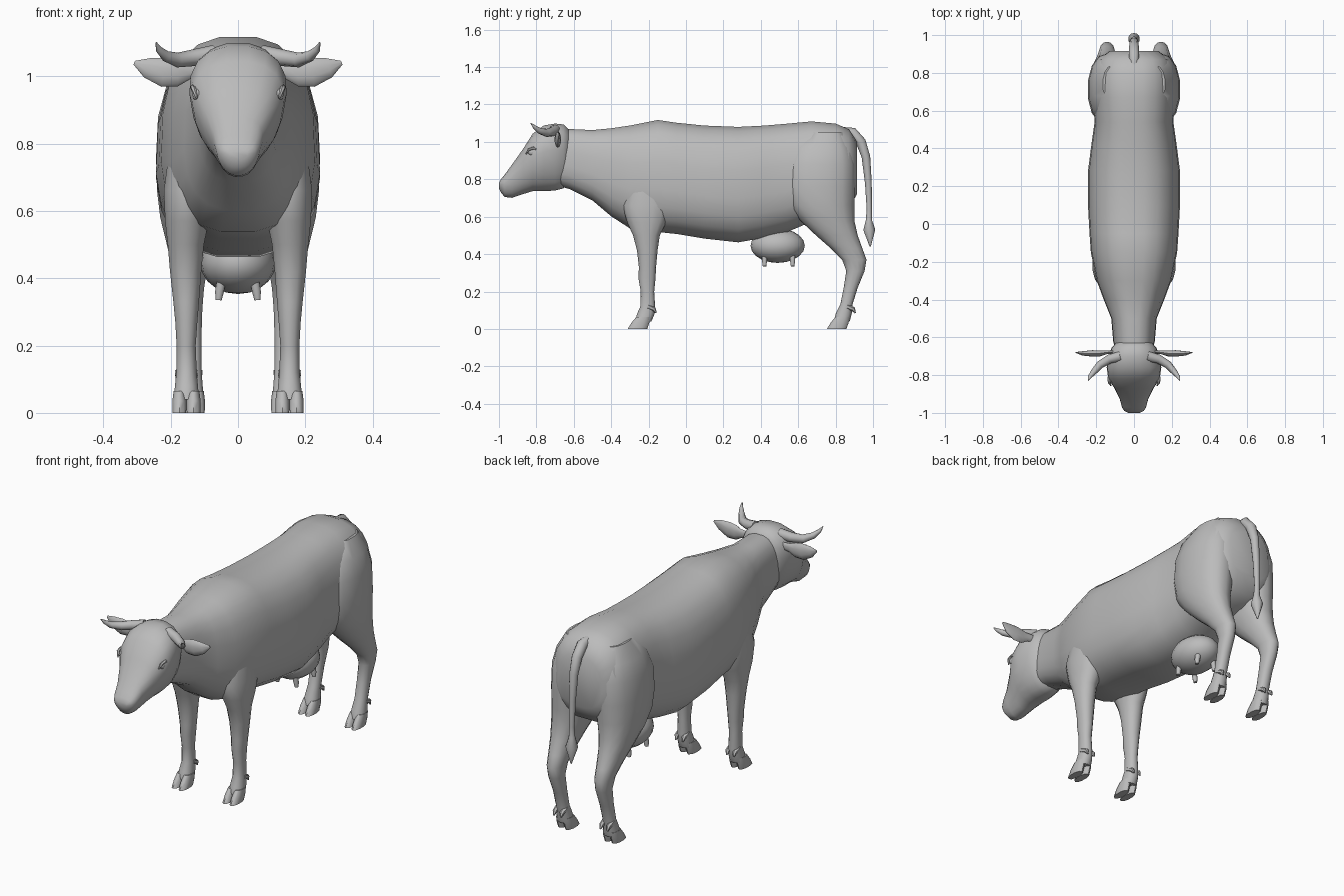
import bpy, bmesh, math
from mathutils import Vector

cube = bpy.data.objects.get("Cube")
if cube:
    bpy.data.objects.remove(cube)

hide = bpy.data.materials.new("plain_grey")
hide.use_nodes = True
GREY = (0.5, 0.5, 0.5, 1)
hide.diffuse_color = GREY
hide.node_tree.nodes["Principled BSDF"].inputs["Base Color"].default_value = GREY


def finish(name, bm, angle=50):
    bmesh.ops.recalc_face_normals(bm, faces=bm.faces)
    mesh = bpy.data.meshes.new(name)
    bm.to_mesh(mesh)
    bm.free()
    mesh.materials.append(hide)
    ob = bpy.data.objects.new(name, mesh)
    bpy.context.collection.objects.link(ob)
    bpy.ops.object.select_all(action="DESELECT")
    ob.select_set(True)
    bpy.context.view_layer.objects.active = ob
    bpy.ops.object.shade_smooth_by_angle(angle=math.radians(angle))
    return ob


def skin(name, rings, angle=50):
    """Join rings of points into a closed skin."""
    bm = bmesh.new()
    loops = [[bm.verts.new(p) for p in ring] for ring in rings]
    n = len(loops[0])
    for a, b in zip(loops, loops[1:]):
        for i in range(n):
            j = (i + 1) % n
            bm.faces.new((a[i], a[j], b[j], b[i]))
    bm.faces.new(loops[0])
    bm.faces.new(loops[-1])
    return finish(name, bm, angle)


def rounded(n, power):
    """Unit outline between a circle and a square."""
    for i in range(n):
        a = math.tau * (i + 0.5) / n
        c, s = math.cos(a), math.sin(a)
        yield (math.copysign(abs(c) ** (2 / power), c),
               math.copysign(abs(s) ** (2 / power), s))


def trunk(name, sections, power, taper, n=20):
    """Sections along y: (y, top, bottom, half width); taper narrows the top."""
    rings = []
    for y, top, low, w in sections:
        mid, h = (top + low) / 2, (top - low) / 2
        rings.append([(c * w * (1 - taper * s), y, mid + s * h)
                      for c, s in rounded(n, power)])
    return skin(name, rings)


def limb(name, side, sections, n=14):
    """Sections up z: (z, back-front extent in y, inner-outer extent in x)."""
    rings = [[(side * ((x0 + x1) / 2 + c * (x1 - x0) / 2),
               (y0 + y1) / 2 + s * (y1 - y0) / 2, z)
              for c, s in rounded(n, 2.2)] for z, y0, y1, x0, x1 in sections]
    return skin(name, rings)


def tube(name, points, radii, across, flat=1.0, n=10):
    """Tapering tube; flat squeezes it along the across direction."""
    pts = [Vector(p) for p in points]
    rings = []
    for i, p in enumerate(pts):
        t = (pts[min(i + 1, len(pts) - 1)] - pts[max(i - 1, 0)]).normalized()
        v = t.cross(Vector(across)).normalized()
        u = v.cross(t)
        rings.append([p + radii[i] * (flat * c * u + s * v) for c, s in rounded(n, 2)])
    return skin(name, rings)


def ball(name, centre, size, seg=20):
    bm = bmesh.new()
    bmesh.ops.create_uvsphere(bm, u_segments=seg, v_segments=seg // 2, radius=1)
    for v in bm.verts:
        v.co = Vector(centre) + Vector(a * b for a, b in zip(v.co, size))
    return finish(name, bm)


# Barrel with neck and rump
trunk("body", [
    (-.70, 1.06, .77, .09), (-.62, 1.07, .745, .11), (-.5, 1.065, .685, .12),
    (-.4, 1.075, .60, .16), (-.3, 1.09, .535, .197), (-.15, 1.12, .515, .228),
    (-.05, 1.105, .505, .235), (.1, 1.09, .48, .243), (.28, 1.083, .46, .243),
    (.42, 1.09, .485, .225), (.54, 1.10, .515, .208), (.67, 1.112, .57, .215),
    (.8, 1.10, .60, .215), (.87, 1.07, .64, .19), (.915, 1.0, .72, .13)], 2.6, .05)

# Head
trunk("head", [
    (-.62, 1.06, .80, .085), (-.655, 1.095, .75, .115), (-.70, 1.10, .738, .13),
    (-.76, 1.09, .735, .14), (-.82, 1.045, .735, .132), (-.87, .965, .72, .10),
    (-.93, .88, .70, .072), (-.97, .825, .705, .062), (-.99, .80, .73, .05),
    (-1.0, .78, .752, .03)], 2.3, -.22)

# Udder
ball("udder", (0, .49, .445), (.112, .145, .092))

# Tail with its tuft
tube("tail", [(0, .83, 1.06), (0, .89, 1.05), (0, .935, 1.0), (0, .962, .92),
              (0, .975, .78), (0, .98, .64), (0, .978, .58), (0, .98, .53),
              (0, .985, .44)],
     [.02, .028, .027, .023, .018, .014, .017, .032, .003], (1, 0, 0))

for side, word in ((1, "left"), (-1, "right")):
    # Legs
    limb(word + "_front_leg", side, [
        (.82, -.30, -.08, .08, .20), (.66, -.34, -.075, .07, .222),
        (.57, -.315, -.105, .085, .218), (.5, -.283, -.14, .10, .21),
        (.42, -.262, -.152, .108, .203), (.33, -.252, -.16, .115, .193),
        (.27, -.254, -.163, .12, .187), (.2, -.242, -.17, .125, .183),
        (.12, -.244, -.165, .122, .184), (.08, -.262, -.168, .118, .188),
        (.04, -.27, -.185, .115, .192)])
    limb(word + "_hind_leg", side, [
        (1.05, .64, .84, .06, .165), (.97, .56, .885, .03, .215),
        (.88, .525, .905, .02, .24), (.76, .52, .905, .02, .246),
        (.66, .545, .90, .03, .243), (.58, .61, .90, .05, .233),
        (.5, .695, .918, .075, .213), (.43, .775, .943, .09, .197),
        (.37, .835, .965, .10, .186), (.31, .857, .955, .105, .178),
        (.22, .843, .918, .108, .172), (.13, .825, .89, .108, .172),
        (.08, .80, .886, .104, .176), (.04, .79, .875, .1, .18)])

    # Cloven hooves and dewclaws
    for pair, x, y in (("front", .153, -.225), ("hind", .14, .84)):
        for toe, dx in (("inner", -.021), ("outer", .021)):
            cx = x + dx
            limb(f"{word}_{pair}_{toe}_hoof", side, [
                (.065, y - .04, y + .035, cx - .018, cx + .018),
                (.035, y - .065, y + .03, cx - .022, cx + .022),
                (0, y - .087, y + .018, cx - .021, cx + .021)], 10)
            tube(f"{word}_{pair}_{toe}_dewclaw",
                 [(side * cx, y + .02, .12), (side * cx, y + .055, .105),
                  (side * cx, y + .065, .085)], [.015, .012, .004], (1, 0, 0), 1, 6)

    # Horns, sweeping outward, forward and up
    tube(word + "_horn", [(side * x, y, z) for x, y, z in (
        (.07, -.70, 1.065), (.13, -.715, 1.055), (.18, -.745, 1.048),
        (.215, -.785, 1.06), (.235, -.81, 1.08), (.243, -.83, 1.1))],
        [.028, .025, .022, .016, .01, .002], (0, 1, 0))

    # Ears
    tube(word + "_ear", [(side * x, y, z) for x, y, z in (
        (.10, -.675, 1.02), (.145, -.68, 1.015), (.18, -.685, 1.01),
        (.22, -.685, 1.012), (.27, -.685, 1.025), (.308, -.68, 1.04))],
        [.018, .024, .04, .044, .03, .006], (0, 1, 0), .4)

    # Eyes with lids
    ball(word + "_eye", (side * .122, -.822, .945), (.014, .022, .019), 12)
    tube(word + "_eyelid", [(side * .122, -.856, .935), (side * .131, -.84, .96),
                            (side * .134, -.815, .967), (side * .132, -.79, .955)],
         [.003, .008, .008, .003], (1, 0, 0), 1, 6)

    # Nostrils
    ball(word + "_nostril", (side * .035, -.977, .785), (.016, .014, .014), 10)

    # Teats
    for end, y in (("front", .42), ("back", .57)):
        tube(f"{word}_{end}_teat", [(side * .048, y, .40), (side * .055, y, .36),
                                    (side * .058, y, .335)],
             [.015, .014, .01], (0, 1, 0), 1, 8)
